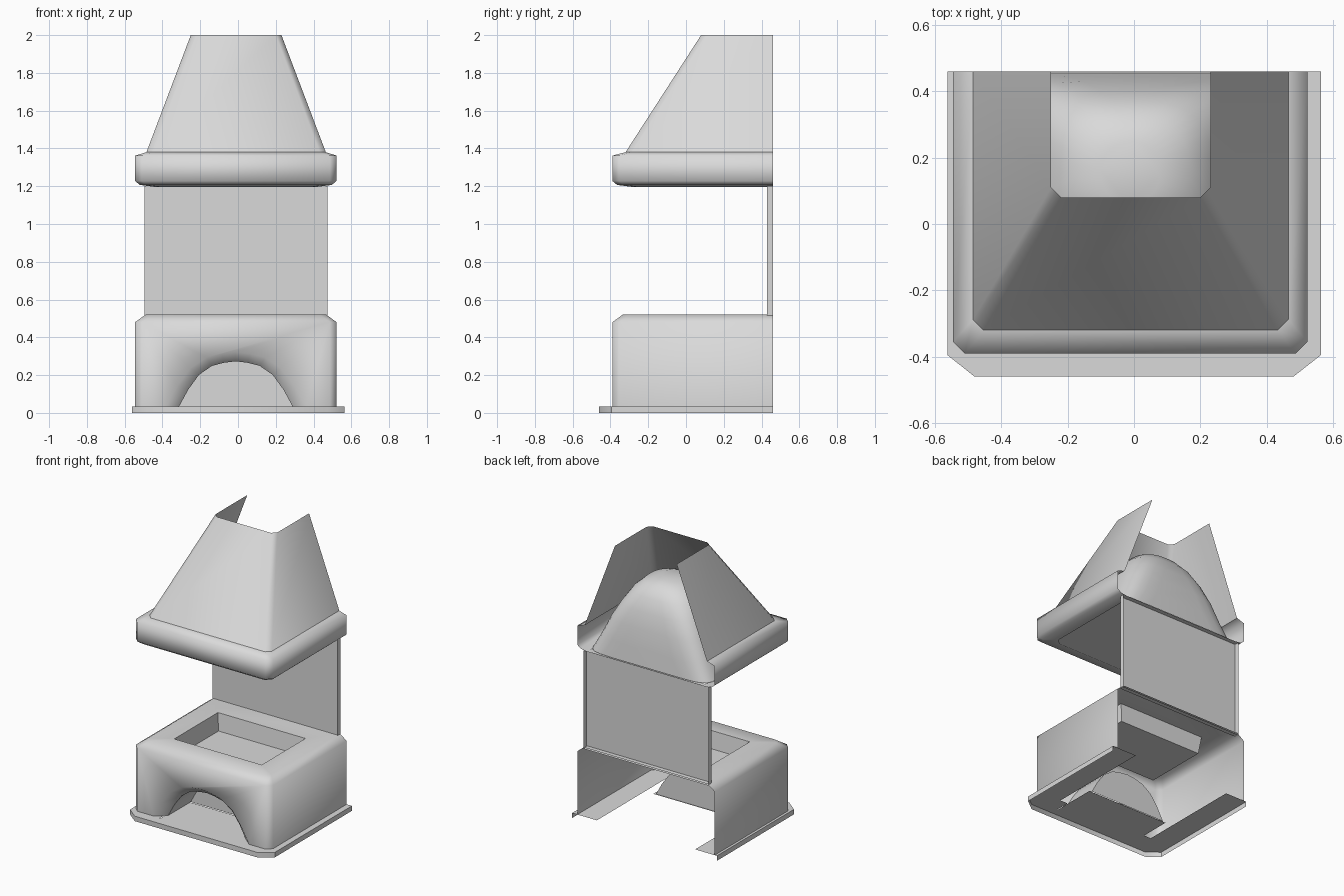
import bpy, bmesh, math

cube = bpy.data.objects.get("Cube")
if cube:
    bpy.data.objects.remove(cube, do_unlink=True)

GREY = (0.7, 0.7, 0.7, 1)
plaster = bpy.data.materials.new("light_grey_plaster")
plaster.use_nodes = True
plaster.diffuse_color = GREY
plaster.node_tree.nodes["Principled BSDF"].inputs["Base Color"].default_value = GREY

X0, X1, FRONT, BACK = -0.545, 0.522, -0.39, 0.46
MID = (X0 + X1) / 2


def finish(name, bm, angle=58):
    bmesh.ops.remove_doubles(bm, verts=bm.verts, dist=0.0005)
    bmesh.ops.recalc_face_normals(bm, faces=bm.faces)
    mesh = bpy.data.meshes.new(name)
    bm.to_mesh(mesh)
    bm.free()
    mesh.materials.append(plaster)
    obj = bpy.data.objects.new(name, mesh)
    bpy.context.collection.objects.link(obj)
    bpy.ops.object.select_all(action='DESELECT')
    bpy.context.view_layer.objects.active = obj
    obj.select_set(True)
    bpy.ops.object.shade_smooth_by_angle(angle=math.radians(angle))


def outline(z, inset=0, chamfer=0.035, x0=X0, x1=X1, front=FRONT):
    """Three-sided outline, open at the back, with cut front corners."""
    x0, x1, y, c = x0 + inset, x1 - inset, front + inset, chamfer
    return [(x0, BACK, z), (x0, y + c, z), (x0 + c, y, z),
            (x1 - c, y, z), (x1, y + c, z), (x1, BACK, z)]


def rect(x0, x1, y0, y1, z):
    return [(x0, y0, z), (x1, y0, z), (x1, y1, z), (x0, y1, z)]


def face(bm, points):
    return bm.faces.new([bm.verts.new(p) for p in points])


def loft(bm, rings, closed=False, skip=()):
    """Join successive rings with quads, leaving out (ring, side) pairs in skip."""
    for r, (a, b) in enumerate(zip(rings, rings[1:])):
        n = len(a)
        for i in range(n if closed else n - 1):
            if (r, i) not in skip:
                j = (i + 1) % n
                face(bm, [a[i], a[j], b[j], b[i]])


def arch(half, height, y):
    right = [(0.2, 0.97), (0.42, 0.9), (0.65, 0.7), (0.84, 0.37), (1, 0)]
    profile = [(-u, v) for u, v in reversed(right)] + [(0, 1)] + right
    return [(MID + half * u, y, 0.035 + height * v) for u, v in profile]


# Ground slab: open-bottomed sheet with a turned-down rim
bm = bmesh.new()
NICHE_Y, NICHE_X, STRIP_X = -0.08, 0.31, 0.37
low, high = ([(x, y, z) for x, y in
              ((-0.562, BACK), (-0.562, -0.395), (-0.48, -0.46),
               (0.48, -0.46), (0.563, -0.395), (0.563, BACK))] for z in (0, 0.035))
loft(bm, [low, high])
inner = [(STRIP_X, BACK), (STRIP_X, -0.3), (NICHE_X, -0.3), (NICHE_X, -0.4)]
inner += [(2 * MID - x, y) for x, y in reversed(inner)]
face(bm, high + [(x, y, 0.035) for x, y in inner])
finish("ground_slab", bm, 50)

# Niche floor
bm = bmesh.new()
face(bm, rect(2 * MID - NICHE_X, NICHE_X, -0.4, NICHE_Y, 0.031))
finish("niche_floor", bm, 30)

# Firebox base: chamfered shell with a flared arch in front
bm = bmesh.new()
rings = [outline(0.035), outline(0.48), outline(0.52, 0.055)]
loft(bm, rings, skip={(0, 2)})
arches = [arch(0.37, 0.287, FRONT), arch(0.3, 0.238, -0.33)]
face(bm, [rings[0][2], *arches[0], rings[0][3], rings[1][3], rings[1][2]])
loft(bm, arches)

# Top plate around the fire tray opening
hole = rect(-0.345, 0.335, -0.215, 0.27, 0.52)
top = rings[-1]
face(bm, [top[0], top[1], top[2], hole[0], hole[3]])
face(bm, [top[2], top[3], hole[1], hole[0]])
face(bm, [top[3], top[4], top[5], hole[2], hole[1]])
face(bm, [top[5], top[0], hole[3], hole[2]])
finish("firebox_base", bm)

# Arched wood niche behind the front
bm = bmesh.new()
niche = [arches[-1], arch(0.3, 0.238, NICHE_Y)]
loft(bm, niche)
face(bm, niche[1])
finish("wood_niche", bm, 40)

# Sunken fire tray
bm = bmesh.new()
tray = [hole, rect(-0.33, 0.32, -0.2, 0.255, 0.4)]
loft(bm, tray, closed=True)
face(bm, tray[-1])
finish("fire_tray", bm, 30)

# Back panel: thin tray, open to the rear
bm = bmesh.new()
PX0, PX1, PY, PZ0, PZ1 = -0.496, 0.473, 0.428, 0.51, 1.2
panel = [[(x, y, z) for x, z in ((PX0, PZ0), (PX1, PZ0), (PX1, PZ1), (PX0, PZ1))]
         for y in (PY, BACK)]
loft(bm, panel, closed=True)
face(bm, panel[0])
finish("back_panel", bm, 30)

# Chimney hood: tapered shell, open at the back and top
hood_foot = outline(1.38, 0, 0.032, -0.485, 0.465, -0.32)
bm = bmesh.new()
loft(bm, [hood_foot, outline(2.0, 0, 0.03, -0.25, 0.23, 0.08)])
finish("chimney_hood", bm)

# Mantel: rounded band under the hood
bm = bmesh.new()
loft(bm, [hood_foot] + [outline(z, d) for z, d in
                        ((1.362, 0), (1.228, 0), (1.207, 0.025), (1.197, 0.1))])
finish("mantel", bm, 80)

# Flat ceiling over the fire
bm = bmesh.new()
face(bm, rect(X0 + 0.08, X1 - 0.08, FRONT + 0.08, PY, 1.205))
finish("fire_ceiling", bm, 30)

# Smoke dome: closed bell inside the hood
bm = bmesh.new()
rings = []
for z, half, y0, y1, power in ((1.205, 0.475, -0.29, 0.455, 8), (1.32, 0.42, -0.25, 0.445, 6),
                               (1.45, 0.36, -0.19, 0.43, 5), (1.56, 0.3, -0.13, 0.405, 4),
                               (1.65, 0.245, -0.07, 0.37, 3), (1.71, 0.18, 0, 0.32, 2.5),
                               (1.74, 0.09, 0.06, 0.25, 2)):
    ring = []
    for i in range(32):
        t = 2 * math.pi * (i + 0.5) / 32
        c, s = math.cos(t), math.sin(t)
        ring.append((MID + half * math.copysign(abs(c) ** (2 / power), c),
                     (y0 + y1) / 2 + (y1 - y0) / 2 * math.copysign(abs(s) ** (2 / power), s), z))
    rings.append(ring)
loft(bm, rings, closed=True)
face(bm, rings[-1])
finish("smoke_dome", bm, 70)
